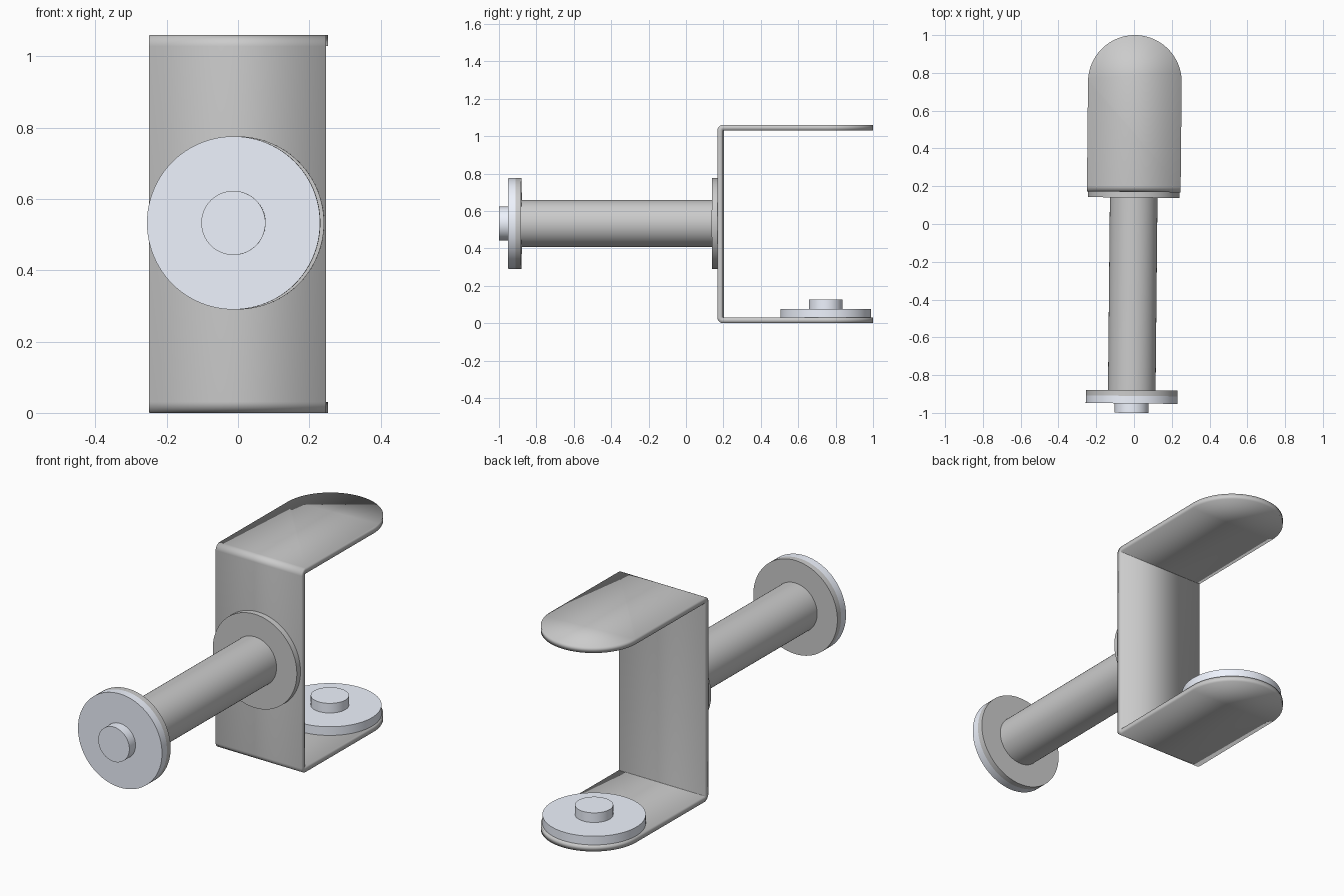
import bpy, bmesh, math
from mathutils import Matrix, Vector

if "Cube" in bpy.data.objects:
    bpy.data.objects.remove(bpy.data.objects["Cube"])

# The whole assembly sits very slightly turned about z
TURN = Matrix.Translation((-0.003, 0, 0)) @ Matrix.Rotation(-0.01, 4, 'Z')
MID_Z = 0.533          # height of the post axis
ARM_Y = 0.747          # centre of the rounded arm ends
HALF_W = 0.248         # half width of the bracket strip
T = 0.03               # sheet thickness

blue = bpy.data.materials.new("pale_blue")
blue.diffuse_color = (0.86, 0.90, 0.99, 1)
blue.use_nodes = True
blue.node_tree.nodes["Principled BSDF"].inputs["Base Color"].default_value = blue.diffuse_color


def finish(name, bm, mat=None):
    bmesh.ops.recalc_face_normals(bm, faces=bm.faces[:])
    mesh = bpy.data.meshes.new(name)
    bm.to_mesh(mesh)
    bm.free()
    ob = bpy.data.objects.new(name, mesh)
    bpy.context.collection.objects.link(ob)
    ob.matrix_world = TURN
    if mat:
        mesh.materials.append(mat)
    bpy.ops.object.select_all(action='DESELECT')
    bpy.context.view_layer.objects.active = ob
    ob.select_set(True)
    bpy.ops.object.shade_smooth_by_angle(angle=math.radians(35))
    return ob


def disc(name, radius, start, end, mat=None):
    """Cylinder between two points on its axis."""
    a, b = Vector(start), Vector(end)
    bm = bmesh.new()
    rot = (b - a).to_track_quat('Z', 'Y').to_matrix().to_4x4()
    bmesh.ops.create_cone(bm, cap_ends=True, segments=96, radius1=radius,
                          radius2=radius, depth=(b - a).length,
                          matrix=Matrix.Translation((a + b) / 2) @ rot)
    return finish(name, bm, mat)


def along_y(name, radius, y0, y1, mat=None):
    return disc(name, radius, (0, y0, MID_Z), (0, y1, MID_Z), mat)


def along_z(name, radius, z0, z1, mat=None):
    return disc(name, radius, (0, ARM_Y, z0), (0, ARM_Y, z1), mat)


# U bracket: mid-surface strip with bent corners and round arm ends, thickened
back, low, high, r = 0.17 + T / 2, T / 2, 1.06 - T / 2, 0.017
path = []
for cz, a0 in ((low + r, 270), (high - r, 180)):
    for i in range(9):
        a = math.radians(a0 - 90 * i / 8)
        path.append((back + r + r * math.cos(a), cz + r * math.sin(a)))

bm = bmesh.new()
rows = [(bm.verts.new((-HALF_W, y, z)), bm.verts.new((HALF_W, y, z)))
        for y, z in path]
for (a, b), (c, d) in zip(rows, rows[1:]):
    bm.faces.new((a, b, d, c))
for left, right in (rows[0], rows[-1]):
    arc = [bm.verts.new((HALF_W * math.cos(math.pi * i / 48),
                         ARM_Y + 0.005 + HALF_W * math.sin(math.pi * i / 48),
                         left.co.z)) for i in range(49)]
    bm.faces.new([left, right] + arc)
bracket = finish("u_bracket", bm)
solid = bracket.modifiers.new("thickness", 'SOLIDIFY')
solid.thickness = T
solid.offset = 0
solid.use_even_offset = True
bpy.ops.object.modifier_move_to_index(modifier="thickness", index=0)

# Post with its flanges
along_y("post", 0.126, -0.88, 0.15)
along_y("rear_flange", 0.243, 0.14, 0.17)
along_y("front_flange", 0.243, -0.91, -0.88)

# Pale blue pads with centre knobs, on the post and on the lower arm
along_y("front_pad", 0.243, -0.95, -0.91, blue)
along_y("front_knob", 0.09, -1.0, -0.95, blue)
along_z("lower_pad", 0.243, T, 0.075, blue)
along_z("lower_knob", 0.09, 0.075, 0.125, blue)
